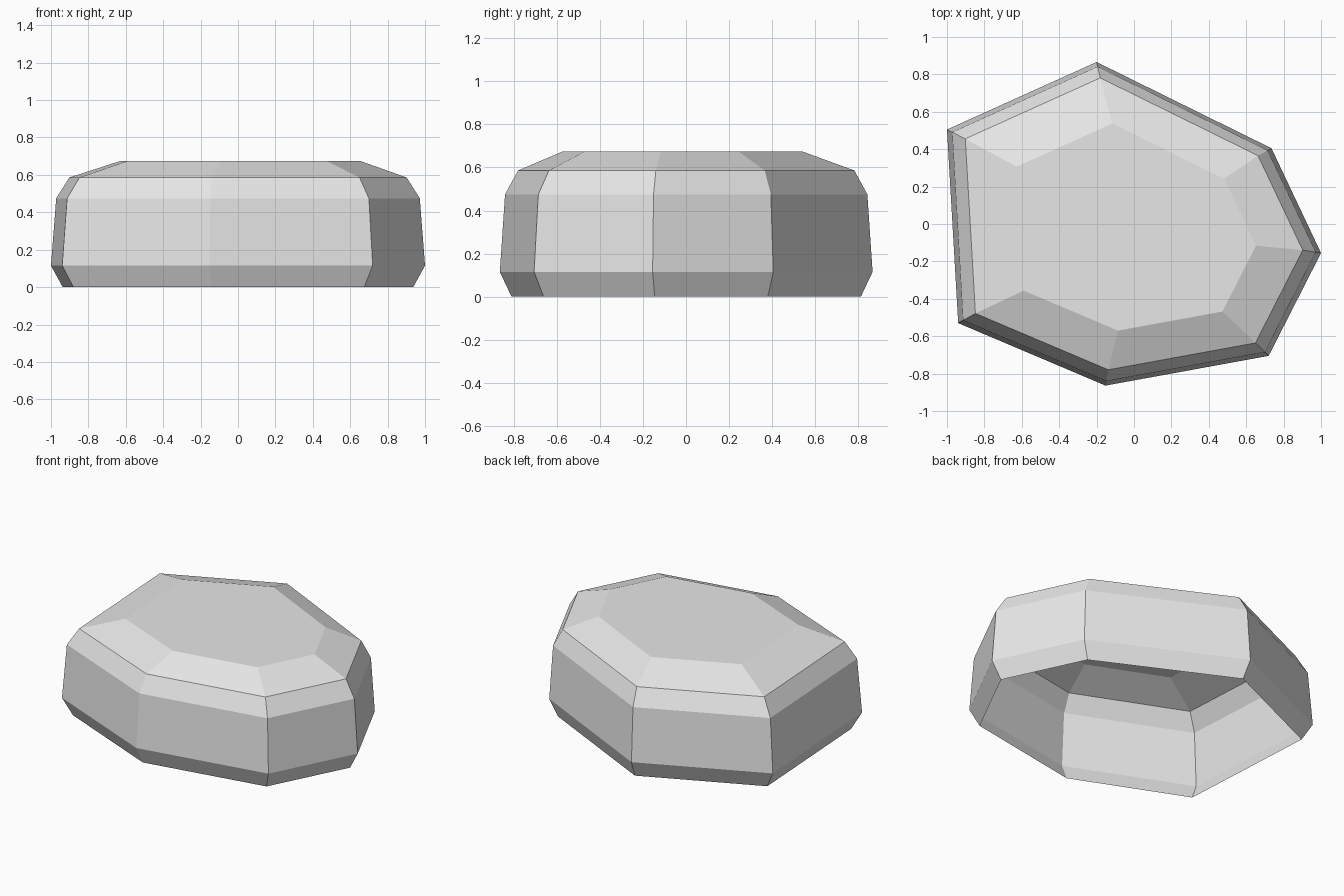
import bpy
import bmesh

cube = bpy.data.objects.get("Cube")
if cube:
    bpy.data.objects.remove(cube, do_unlink=True)

# Widest outline of the stone, seven corners
outline = [(-1.0, 0.505), (-0.2, 0.866), (0.735, 0.405), (1.0, -0.155),
           (0.72, -0.705), (-0.152, -0.864), (-0.94, -0.53)]

# Stacked rings: height, scale, shift in x and y
rings = [(0.0, 0.937, 0, 0), (0.115, 1.0, 0, 0), (0.475, 0.972, 0, 0),
         (0.586, 0.902, 0, 0), (0.675, 0.64, 0.012, -0.017)]

# Grey stone colour
stone = bpy.data.materials.new("stone grey")
stone.use_nodes = True
color = (0.8, 0.8, 0.8, 1.0)
stone.diffuse_color = color
stone.node_tree.nodes["Principled BSDF"].inputs["Base Color"].default_value = color

# Faceted shell, open underneath
bm = bmesh.new()
loops = [[bm.verts.new((x * s + dx, y * s + dy, z)) for x, y in outline]
         for z, s, dx, dy in rings]
count = len(outline)
for low, high in zip(loops, loops[1:]):
    for i in range(count):
        j = (i + 1) % count
        bm.faces.new((low[j], low[i], high[i], high[j]))

# Flat top, facing up
bm.faces.new(list(reversed(loops[-1])))

mesh = bpy.data.meshes.new("stone")
bm.to_mesh(mesh)
bm.free()
mesh.materials.append(stone)
obj = bpy.data.objects.new("stone", mesh)
bpy.context.collection.objects.link(obj)
